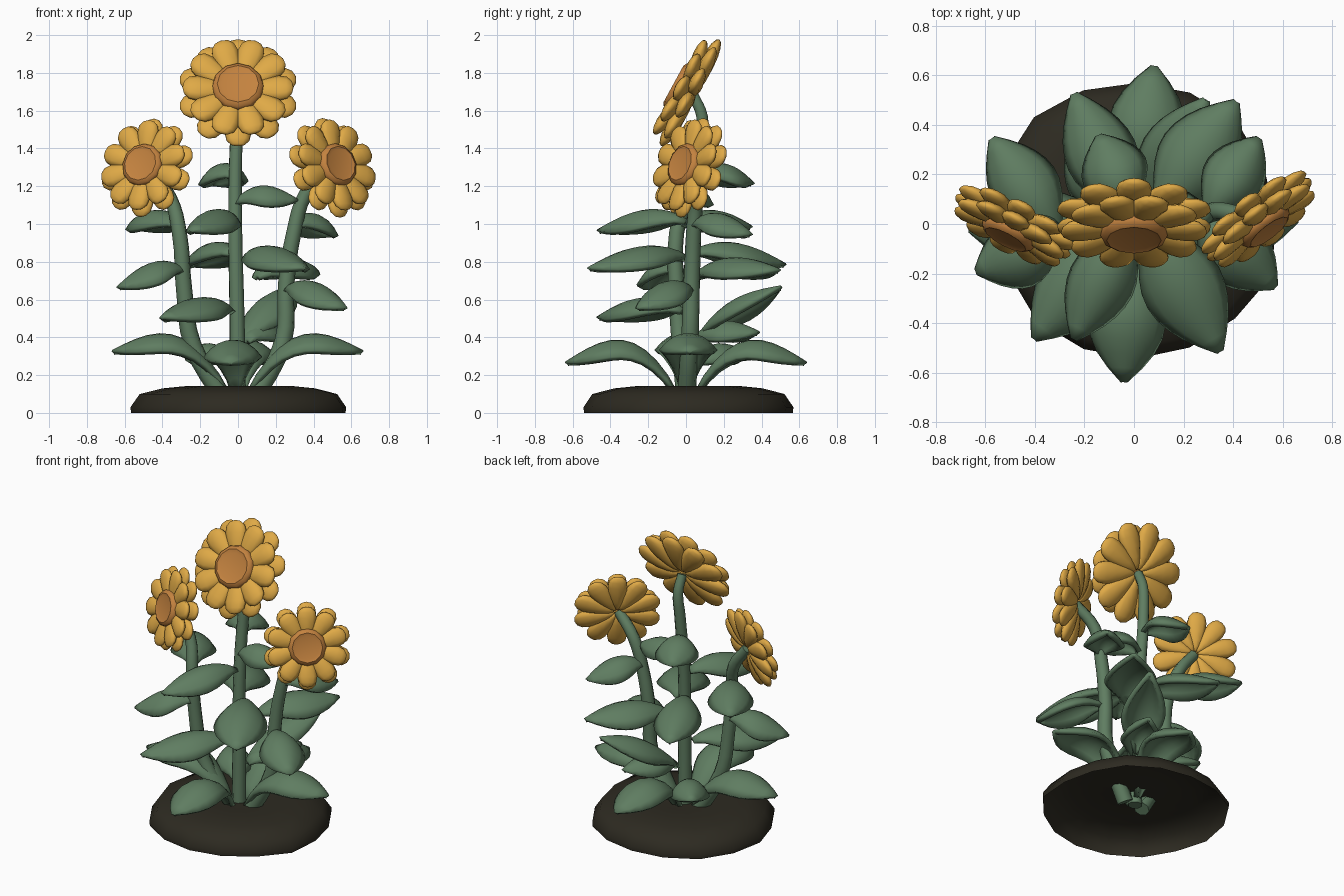
import bpy, bmesh, math, random
from mathutils import Vector, Matrix

if "Cube" in bpy.data.objects:
    bpy.data.objects.remove(bpy.data.objects["Cube"])

random.seed(4)


def material(name, rgb):
    m = bpy.data.materials.new(name)
    m.diffuse_color = (*rgb, 1)
    m.use_nodes = True
    m.node_tree.nodes["Principled BSDF"].inputs["Base Color"].default_value = m.diffuse_color
    return m


YELLOW = material("petal yellow", (0.74, 0.40, 0.062))
ORANGE = material("center orange", (0.55, 0.225, 0.05))
GREEN = material("leaf green", (0.115, 0.205, 0.12))
SOIL = material("dark soil", (0.026, 0.023, 0.015))


def finish(bm, name, mat, smooth=60):
    bmesh.ops.recalc_face_normals(bm, faces=bm.faces[:])
    me = bpy.data.meshes.new(name)
    bm.to_mesh(me)
    bm.free()
    me.materials.append(mat)
    ob = bpy.data.objects.new(name, me)
    bpy.context.collection.objects.link(ob)
    bpy.ops.object.select_all(action='DESELECT')
    bpy.context.view_layer.objects.active = ob
    ob.select_set(True)
    bpy.ops.object.shade_smooth_by_angle(angle=math.radians(smooth))
    return ob


def lathe(bm, profile, n, wobble=None):
    """Rings of (radius, z), closed at the last point, which is on the axis."""
    wobble = wobble or [1] * n
    rings = [[bm.verts.new((r * wobble[i] * math.cos(math.tau * i / n),
                            r * wobble[i] * math.sin(math.tau * i / n), z))
              for i in range(n)] for r, z in profile[:-1]]
    top = bm.verts.new((0, 0, profile[-1][1]))
    for a, b in zip(rings, rings[1:]):
        for i in range(n):
            bm.faces.new((a[i], a[(i + 1) % n], b[(i + 1) % n], b[i]))
    for i in range(n):
        bm.faces.new((rings[-1][i], rings[-1][(i + 1) % n], top))


# Soil mound, hollow and open underneath
bm = bmesh.new()
lathe(bm, [(0.565, 0), (0.568, 0.03), (0.52, 0.10), (0.40, 0.13), (0.28, 0.142),
           (0.14, 0.13), (0, 0.122)], 16,
      [random.uniform(0.97, 1.04) for _ in range(16)])
bm.transform(Matrix.Translation((0.012, 0.015, 0)))
finish(bm, "soil_mound", SOIL, 60)


def stem(name, pts, r0, r1):
    """Tapered tube along a smooth path."""
    cu = bpy.data.curves.new(name, 'CURVE')
    cu.dimensions = '3D'
    cu.bevel_depth = 1
    cu.bevel_resolution = 2
    cu.resolution_u = 4
    cu.use_fill_caps = True
    sp = cu.splines.new('BEZIER')
    sp.bezier_points.add(len(pts) - 1)
    for i, (b, p) in enumerate(zip(sp.bezier_points, pts)):
        b.co = p
        b.handle_left_type = b.handle_right_type = 'AUTO'
        b.radius = r0 + (r1 - r0) * i / (len(pts) - 1)
    tmp = bpy.data.objects.new(name, cu)
    bpy.context.collection.objects.link(tmp)
    bm = bmesh.new()
    bm.from_mesh(tmp.to_mesh())
    bpy.data.objects.remove(tmp)
    finish(bm, name, GREEN)


stem("center_stem", [(0, 0.01, 0.05), (-0.005, 0.02, 0.5), (-0.015, 0.04, 1.0),
                     (-0.01, 0.08, 1.42), (0, 0.085, 1.57), (0, 0.04, 1.68)], 0.045, 0.029)
stem("left_stem", [(-0.06, 0, 0.05), (-0.24, -0.03, 0.36), (-0.285, -0.05, 0.65),
                   (-0.31, -0.05, 0.95), (-0.36, 0, 1.14), (-0.47, 0.01, 1.29)], 0.05, 0.034)
stem("right_stem", [(0.07, 0, 0.05), (0.24, 0.02, 0.38), (0.255, 0.03, 0.68),
                    (0.295, 0.04, 0.95), (0.36, 0.05, 1.16), (0.49, 0.02, 1.29)], 0.05, 0.034)


# Flower heads: two layers of puffy round-tipped petals around a dished centre
def flower(name, pos, normal, size, stagger):
    place = (Matrix.Translation(pos) @ Vector(normal).to_track_quat('Z', 'Y').to_matrix().to_4x4()
             @ Matrix.Scale(size, 4))
    bm = bmesh.new()
    for length, z, turn, lift in ((0.136, 0.006, stagger, 9), (0.148, -0.022, 0, 2)):
        for k in range(10):
            vs = bmesh.ops.create_uvsphere(bm, u_segments=10, v_segments=8, radius=1)['verts']
            rot = (Matrix.Rotation(math.tau * (k + turn) / 10 + math.pi / 2, 4, 'Z')
                   @ Matrix.Rotation(-math.radians(lift), 4, 'Y'))
            for v in vs:
                # pole axis runs outward; petal widens toward its blunt tip
                t, w, h = v.co.z, v.co.x, v.co.y
                f = 0.80 + 0.42 * t
                blunt = math.copysign(abs(t) ** 0.85, t)
                v.co = (rot @ Vector((0.02 + length * (1 + blunt), 0.081 * w * f, 0.038 * h))
                        + Vector((0, 0, z)))
    bm.transform(place)
    finish(bm, name + "_petals", YELLOW)
    bm = bmesh.new()
    lathe(bm, [(0.12, 0.0), (0.136, 0.055), (0.128, 0.075), (0.108, 0.087),
               (0.085, 0.080), (0, 0.086)], 12)
    bm.transform(place)
    finish(bm, name + "_disc", ORANGE, 40)


flower("center_flower", (0, 0.012, 1.70), (0, -0.88, 0.48), 1.02, 0.5)
flower("left_flower", (-0.485, 0.0, 1.30), (-0.44, -0.84, 0.28), 0.86, 0)
flower("right_flower", (0.50, 0.025, 1.30), (0.58, -0.75, 0.28), 0.87, 0)


# Leaves: arched pointed blades with a strongly drooping cross-section
def leaf(name, base, tip, width, arch=0.075, droop=0.095, wide_at=0.5):
    base, tip = Vector(base), Vector(tip)
    d = tip - base
    side = Vector((-d.y, d.x, 0)).normalized()
    bm = bmesh.new()
    rows, cols, grid = 10, 8, []
    for i in range(rows + 1):
        t = i / rows
        if t < wide_at:
            w = 0.12 + 0.88 * math.sin(math.pi / 2 * t / wide_at) ** 1.2
        else:
            w = max(0.03, 1 - ((t - wide_at) / (1 - wide_at)) ** 1.9)
        c = base + d * t + Vector((0, 0, arch * math.sin(math.pi * t ** 0.85)))
        row = []
        for j in range(cols + 1):
            s = 2 * j / cols - 1
            row.append(bm.verts.new(c + side * (s * w * width / 2)
                                    - Vector((0, 0, droop * w * abs(s) ** 2.3))))
        grid.append(row)
    for a, b in zip(grid, grid[1:]):
        for j in range(cols):
            bm.faces.new((a[j], a[j + 1], b[j + 1], b[j]))
    ob = finish(bm, name, GREEN, 50)
    mod = ob.modifiers.new("thickness", 'SOLIDIFY')
    mod.thickness = 0.03
    mod.offset = 0


# Base rosette
for i, (b, t) in enumerate([
        ((-0.05, 0, 0.09), (-0.66, -0.02, 0.32)), ((0.05, 0, 0.09), (0.655, 0.02, 0.32)),
        ((-0.01, -0.05, 0.09), (-0.04, -0.63, 0.26)), ((0.01, 0.05, 0.09), (0.08, 0.63, 0.26))]):
    leaf(f"base_leaf_{i + 1}", b, t, 0.29, 0.20, 0.085, 0.6)

# Stem leaves: (point on stem, tip, width)
stem_leaves = [
    ((-0.015, 0.07, 1.25), (-0.14, 0.35, 1.21), 0.25),
    ((-0.01, 0.04, 1.11), (0.31, 0.03, 1.12), 0.20),
    ((-0.02, 0.0, 1.01), (-0.24, -0.46, 0.96), 0.25),
    ((-0.31, -0.04, 0.99), (-0.57, 0.34, 0.98), 0.26),
    ((-0.29, -0.05, 0.75), (-0.63, -0.19, 0.66), 0.26),
    ((-0.02, 0.03, 0.84), (-0.24, 0.52, 0.78), 0.27),
    ((-0.04, -0.02, 0.54), (-0.40, -0.46, 0.50), 0.30),
    ((0.05, 0.0, 0.82), (0.345, -0.51, 0.76), 0.31),
    ((0.30, 0.04, 0.99), (0.50, 0.34, 0.94), 0.23),
    ((0.10, 0.05, 0.72), (0.41, 0.49, 0.75), 0.30),
    ((0.03, 0.06, 0.38), (0.29, 0.50, 0.66), 0.25),
    ((0.26, 0.02, 0.65), (0.565, -0.25, 0.55), 0.26),
    ((0.05, 0.04, 0.38), (0.20, 0.38, 0.42), 0.22),
    ((-0.04, 0.04, 0.25), (-0.26, 0.31, 0.31), 0.22),
]
for i, (b, t, w) in enumerate(stem_leaves):
    leaf(f"stem_leaf_{i + 1}", b, t, w)
